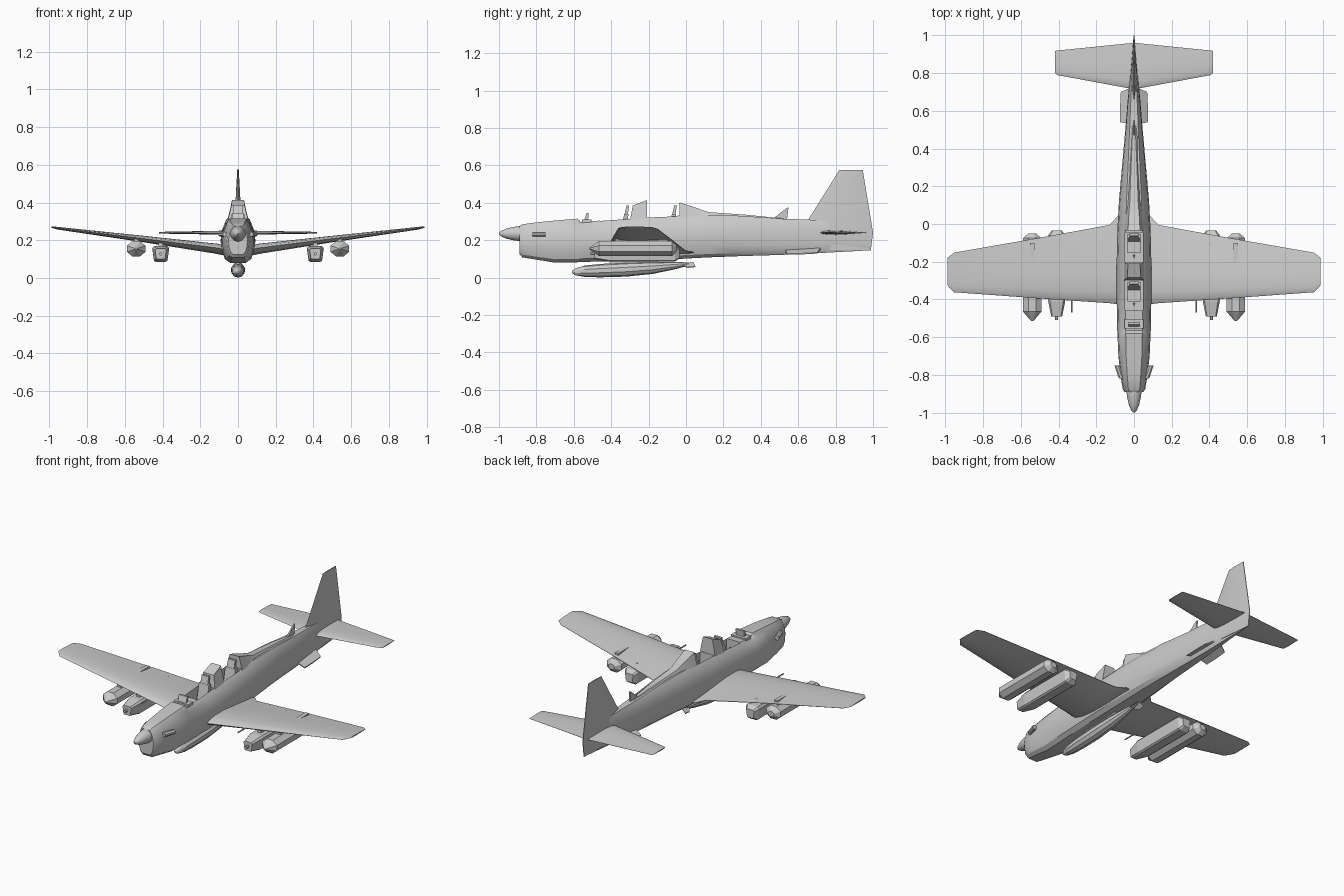
import bpy, bmesh, math
from mathutils import Vector


def loft(name, rings, mirror=False, smooth=30):
    """Skin a list of equal-length point rings and cap both ends."""
    bm = bmesh.new()
    loops = [[bm.verts.new(p) for p in r] for r in rings]
    n = len(loops[0])
    for a, b in zip(loops, loops[1:]):
        for i in range(n):
            j = (i + 1) % n
            bm.faces.new((a[i], a[j], b[j], b[i]))
    bm.faces.new(loops[0][::-1])
    bm.faces.new(loops[-1])
    bmesh.ops.recalc_face_normals(bm, faces=bm.faces)
    me = bpy.data.meshes.new(name)
    bm.to_mesh(me)
    bm.free()
    ob = bpy.data.objects.new(name, me)
    bpy.context.collection.objects.link(ob)
    if mirror:
        ob.modifiers.new("mirror", "MIRROR")
    if smooth:
        bpy.ops.object.select_all(action="DESELECT")
        ob.select_set(True)
        bpy.context.view_layer.objects.active = ob
        bpy.ops.object.shade_smooth_by_angle(angle=math.radians(smooth))
    return ob


def ring(y, x, z, rx, rz, n=8):
    """Round or polygonal section across y, flat side up."""
    k = 1 / math.cos(math.pi / n)
    return [(x + rx * k * math.cos(2 * math.pi * (i + .5) / n), y,
             z + rz * k * math.sin(2 * math.pi * (i + .5) / n)) for i in range(n)]


def slab(name, yz, x0, x1, mirror=False):
    """Side-view outline extruded between two x values."""
    return loft(name, [[(x, y, z) for y, z in yz] for x in (x0, x1)], mirror, 0)


def box(name, x0, x1, y0, y1, z0, z1, mirror=False):
    return slab(name, [(y0, z0), (y1, z0), (y1, z1), (y0, z1)], x0, x1, mirror)


# fuselage: y, half width, top z, bottom z
BODY = [(-.89, .05, .275, .125), (-.875, .06, .285, .108), (-.80, .072, .295, .096),
        (-.70, .083, .305, .08), (-.58, .088, .315, .082), (-.565, .089, .298, .083),
        (-.40, .092, .308, .088), (-.20, .092, .322, .094), (-.03, .088, .332, .1),
        (.12, .08, .335, .108), (.30, .064, .33, .115), (.50, .046, .315, .121),
        (.65, .034, .31, .127), (.82, .018, .30, .137), (.99, .003, .29, .146)]
SECTION = [(0, 1), (.5, 1), (.72, .9), (.93, .7), (1, .48), (.94, .26), (.78, .08), (.5, 0), (0, 0)]


def body_ring(y, w, top, bot):
    half = [(w * u, y, bot + (top - bot) * v) for u, v in SECTION]
    return half + [(-x, y, z) for x, y, z in half[-2:0:-1]]


fuselage = loft("fuselage", [body_ring(*b) for b in BODY])
for label, y0, y1 in (("front", -.46, -.30), ("rear", -.205, -.045)):
    cutter = box(label + "_cockpit_cutter", -.047, .047, y0, y1, .205, .5)
    cutter.hide_render = True
    cutter.hide_viewport = True
    mod = fuselage.modifiers.new("cockpit", "BOOLEAN")
    mod.object = cutter
    mod.operation = "DIFFERENCE"
    mod.solver = "EXACT"
    # seat pan, back and raked headrest
    box(label + "_seat_pan", -.034, .034, y0 + .05, y1 - .01, .205, .245)
    slab(label + "_seat_back", [(y1 - .05, .24), (y1 - .015, .24), (y1 - .008, .34), (y1 - .03, .34)], -.034, .034)
    slab(label + "_headrest", [(y1 - .035, .31), (y1 - .015, .31), (y1 - .004, .385), (y1 - .018, .385)], -.024, .024)
    slab(label + "_control_stick", [(y0 + .03, .205), (y0 + .04, .205), (y0 + .036, .275), (y0 + .028, .275)], -.004, .004)

# frame between the cockpits and fairing behind them
loft("cockpit_frame", [[(-.055, -.30, .30), (.055, -.30, .30), (.055, -.208, .30), (-.055, -.208, .30)],
                       [(-.035, -.285, .385), (.035, -.285, .385), (.032, -.21, .415), (-.032, -.21, .415)]], smooth=0)
loft("spine_fairing", [[(-w, y, .31), (-t, y, z), (t, y, z), (w, y, .31)] for y, w, t, z in
                       ((-.035, .056, .032, .402), (.04, .052, .028, .378), (.12, .046, .022, .35),
                        (.32, .032, .015, .336), (.52, .02, .006, .316))])
slab("gun_sight", [(-.55, .29), (-.525, .29), (-.52, .345), (-.532, .345)], -.028, .028)
box("instrument_cover", -.05, .05, -.555, -.505, .28, .31)
slab("spine_antenna", [(.46, .31), (.54, .31), (.548, .375), (.535, .37)], -.004, .004)

# spinner and engine exhausts
loft("spinner", [ring(y, 0, .235, r, r, 16) for y, r in
                 ((-1, .004), (-.99, .014), (-.96, .027), (-.92, .036), (-.89, .04), (-.87, .038))])
loft("exhaust", [ring(y, x, .232, .014, .013, 8) for y, x in ((-.82, .066), (-.79, .077), (-.75, .09))], True)

# wings: x, leading y, trailing y, leading z, trailing z, thickness
FOIL = [(0, 0), (.04, .45), (.15, .85), (.35, 1), (.65, .65), (1, .06),
        (1, -.06), (.65, -.6), (.35, -.9), (.15, -.8), (.04, -.45)]


def foil_ring(x, y0, y1, z0, z1, t):
    return [(x, y0 + (y1 - y0) * u, z0 + (z1 - z0) * u + t / 2 * v) for u, v in FOIL]


loft("wing", [foil_ring(*s) for s in ((0, -.43, .045, .148, .125, .062), (.088, -.425, .04, .157, .135, .06),
                                      (.13, -.42, -.005, .162, .145, .056), (.5, -.395, -.073, .209, .2, .036),
                                      (.955, -.362, -.152, .265, .261, .015), (.99, -.325, -.18, .271, .269, .008))], True)
loft("tailplane", [foil_ring(*s) for s in ((0, .715, .962, .24, .24, .026), (.03, .72, .958, .24, .24, .024),
                                           (.408, .79, .92, .24, .24, .01), (.418, .80, .918, .24, .24, .006))], True)

# fin: a tapering lens section rising from the tail
loft("tail_fin", [[(0, y0, z0), (t, y0 + .4 * (y1 - y0), z0 + .4 * (z1 - z0)), (.002, y1, z1), (-.002, y1, z1),
                   (-t, y0 + .4 * (y1 - y0), z0 + .4 * (z1 - z0))] for y0, z0, y1, z1, t in
                  ((.64, .15, .988, .145, .02), (.64, .29, 1, .24, .02), (.66, .32, .987, .32, .018), (.82, .575, .945, .575, .004))])

# ventral strakes, splayed outward
loft("ventral_strake", [[(.025, .53, .145), (.025, .72, .15), (.07, .70, .128), (.074, .62, .124), (.074, .54, .122)],
                        [(.025, .53, .153), (.025, .72, .158), (.07, .70, .134), (.074, .62, .13), (.074, .54, .128)]], True, 0)

# underwing stores
loft("outer_pod", [ring(y, .54, .155, r, r * .82, 8) for y, r in
                   ((-.515, .006), (-.465, .049), (-.075, .049), (-.05, .02))], True, 0)


def pod_ring(y, s):
    return [(.41 + x * s, y, .128 + z * s) for x, z in
            ((-.045, .03), (-.035, .042), (.035, .042), (.045, .03), (.036, -.036), (.026, -.043), (-.026, -.043), (-.036, -.036))]


loft("inner_pod", [pod_ring(y, s) for y, s in ((-.49, .65), (-.41, 1), (-.06, 1), (-.035, .6))], True, 0)
loft("pod_muzzle", [ring(y, .41, .128, .008, .008) for y in (-.51, -.48)], True)
for label, x, z in (("inner", .41, .155), ("outer", .54, .18)):
    box(label + "_pylon", x - .012, x + .012, -.38, -.1, z, z + .04, True)
loft("wing_gun", [ring(y, .33, .184, .004, .004) for y in (-.47, -.36)], True)

# centreline tank: y, centre z, radius, with pylon and tail fins
loft("belly_tank", [ring(y, 0, z, r, r, 10) for y, z, r in
                    ((-.61, .03, .005), (-.59, .031, .018), (-.54, .034, .029), (-.46, .037, .034), (-.32, .043, .036),
                     (-.18, .052, .031), (-.06, .064, .019), (.035, .075, .005))])
slab("belly_pylon", [(-.42, .05), (-.16, .06), (-.14, .11), (-.40, .105)], -.01, .01)
for s, label in ((1, "right"), (-1, "left")):
    loft(label + "_tank_fin", [[(0, -.04, z), (0, .04, z + .01), (s * .03, .05, z - .012), (s * .03, .01, z - .016)]
                               for z in (.068, .073)], smooth=0)
